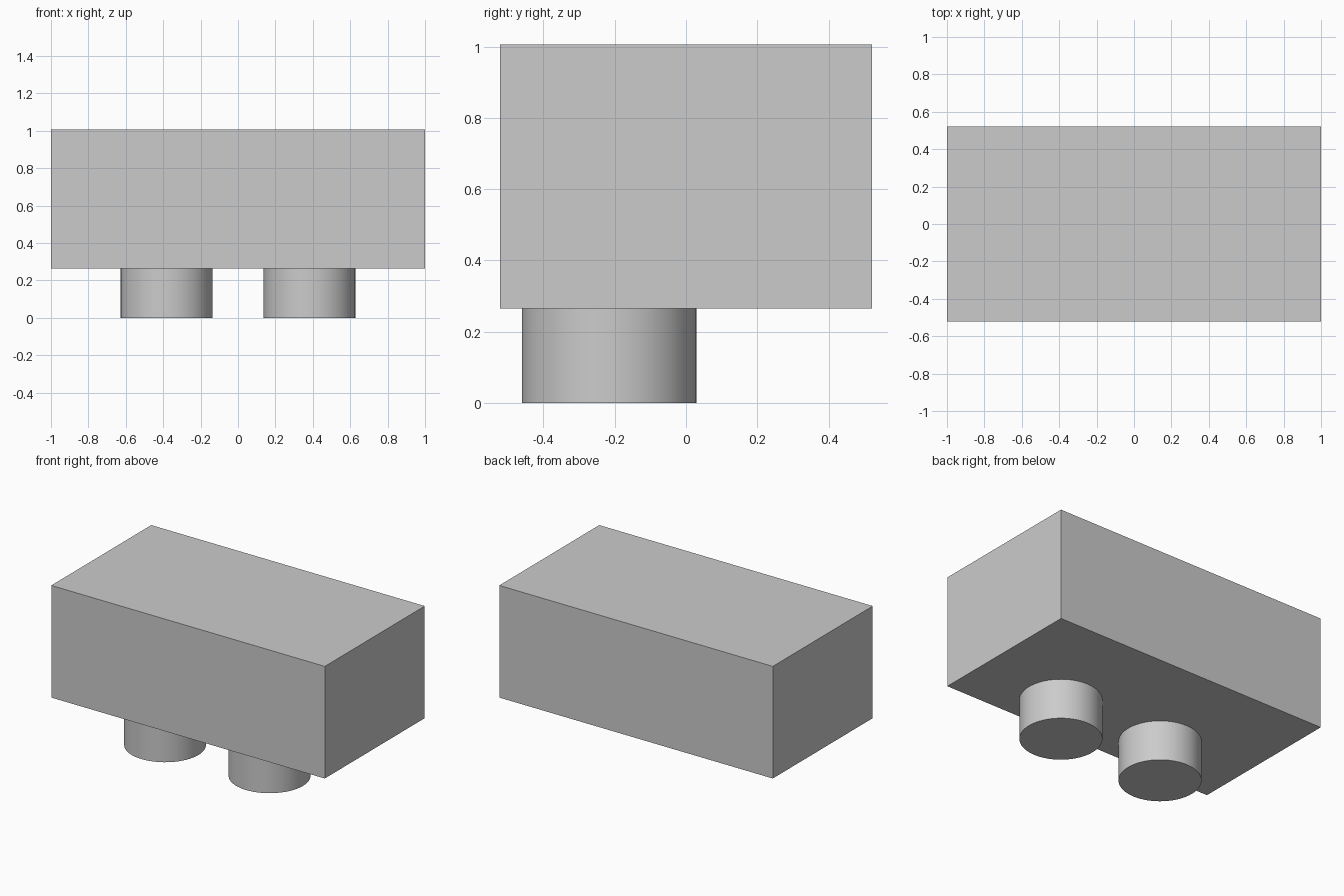
import bpy
import math

if "Cube" in bpy.data.objects:
    bpy.data.objects.remove(bpy.data.objects["Cube"])

BODY_BOTTOM, BODY_TOP = 0.265, 1.006
HALF_DEPTH = 0.522
PEG_RADIUS, PEG_X, PEG_Y = 0.245, 0.382, -0.216

# Main rectangular block
bpy.ops.mesh.primitive_cube_add(size=1, location=(0, 0, (BODY_BOTTOM + BODY_TOP) / 2))
body = bpy.context.object
body.name = "body_block"
body.scale = (2, 2 * HALF_DEPTH, BODY_TOP - BODY_BOTTOM)
bpy.ops.object.transform_apply(location=False, rotation=False, scale=True)


# Round feet under the block, set toward the front
def add_foot(name, x):
    bpy.ops.mesh.primitive_cylinder_add(
        vertices=64, radius=PEG_RADIUS, depth=BODY_BOTTOM,
        location=(x, PEG_Y, BODY_BOTTOM / 2))
    bpy.context.object.name = name
    bpy.ops.object.shade_smooth_by_angle(angle=math.radians(30))


add_foot("left_foot", -PEG_X)
add_foot("right_foot", PEG_X)
